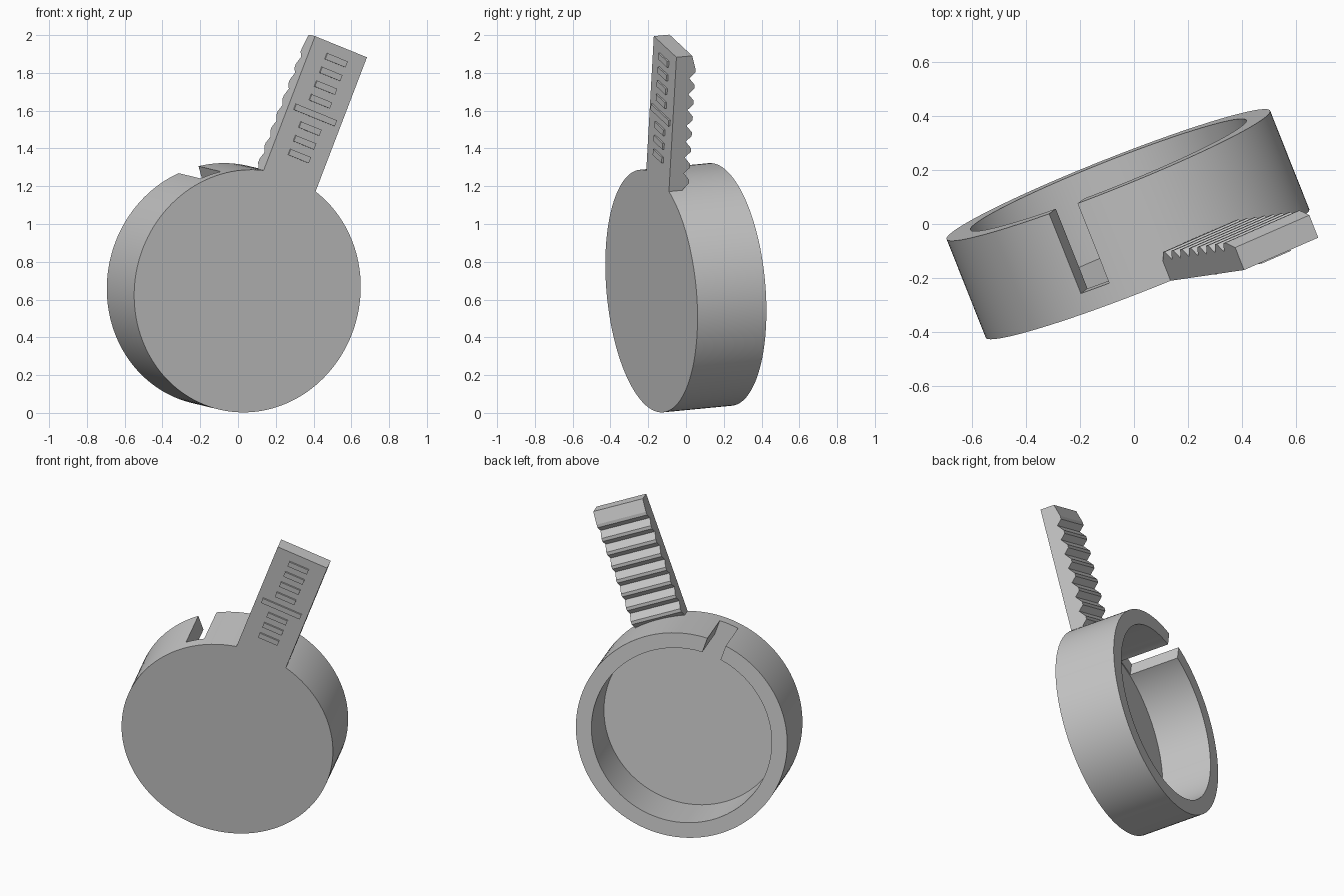
import bpy, bmesh, math
from mathutils import Matrix, Vector

cube = bpy.data.objects.get("Cube")
if cube:
    bpy.data.objects.remove(cube, do_unlink=True)

# Single grey material
grey = bpy.data.materials.new("plain grey")
grey.use_nodes = True
colour = (0.57, 0.57, 0.57, 1)
grey.diffuse_color = colour
grey.node_tree.nodes["Principled BSDF"].inputs["Base Color"].default_value = colour

# Tilted working frame: x across the handle, y from front to back, z along the handle
back = Vector((-0.368, 0.926, 0.089)).normalized()
along = Vector((0.357, 0.053, 0.933))
along = (along - back * along.dot(back)).normalized()
across = back.cross(along)
FRAME = Matrix.Translation((0.05, -0.183, 0.645)) @ Matrix((across, back, along)).transposed().to_4x4()

RADIUS, INNER, DEPTH, FLOOR = 0.645, 0.55, 0.394, 0.07


def finish(name, bm):
    bmesh.ops.recalc_face_normals(bm, faces=bm.faces)
    mesh = bpy.data.meshes.new(name)
    bm.to_mesh(mesh)
    bm.free()
    mesh.materials.append(grey)
    obj = bpy.data.objects.new(name, mesh)
    obj.matrix_world = FRAME
    bpy.context.collection.objects.link(obj)
    return obj


def disc(name, radius, y0, y1):
    bm = bmesh.new()
    place = Matrix.Translation((0, (y0 + y1) / 2, 0)) @ Matrix.Rotation(math.pi / 2, 4, 'X')
    bmesh.ops.create_cone(bm, cap_ends=True, segments=128, radius1=radius,
                          radius2=radius, depth=y1 - y0, matrix=place)
    return finish(name, bm)


def box(name, centre, size, turn=0):
    bm = bmesh.new()
    place = Matrix.Rotation(turn, 4, 'Y') @ Matrix.Translation(centre) @ Matrix.Diagonal((*size, 1))
    bmesh.ops.create_cube(bm, size=1, matrix=place)
    return finish(name, bm)


def activate(obj):
    bpy.ops.object.select_all(action='DESELECT')
    obj.select_set(True)
    bpy.context.view_layer.objects.active = obj


def cut(target, cutter):
    cutter.hide_render = True
    mod = target.modifiers.new("cut", 'BOOLEAN')
    mod.operation, mod.solver, mod.object = 'DIFFERENCE', 'EXACT', cutter
    activate(target)
    bpy.ops.object.modifier_apply(modifier=mod.name)
    bpy.data.objects.remove(cutter, do_unlink=True)


# Round cup, open at the back, with a slot through its wall
cup = disc("round_cup", RADIUS, 0, DEPTH)
cut(cup, disc("cavity_cutter", INNER, FLOOR, DEPTH + 0.1))
cut(cup, box("slot_cutter", (0, 0.325, 0.62), (0.118, 0.5, 0.24), math.radians(-38.8)))
activate(cup)
bpy.ops.object.shade_smooth_by_angle(angle=math.radians(30))

# Handle: side profile with a row of grip teeth, extruded across its width
HALF, TIP, THICK, PITCH = 0.16, 1.387, 0.09, 0.09
profile = [(0, 0.57), (0, TIP), (THICK, TIP)]
for i in range(8):
    h = 1.31 - i * PITCH
    profile += [(0.113, h), (0.113, h - 0.02), (0.08, h - 0.05)]
profile += [(THICK, 0.59), (THICK, 0.57)]
bm = bmesh.new()
side = bm.faces.new([bm.verts.new((-HALF, y, h)) for y, h in profile])
swept = bmesh.ops.extrude_face_region(bm, geom=[side])
bmesh.ops.translate(bm, vec=(2 * HALF, 0, 0),
                    verts=[g for g in swept["geom"] if isinstance(g, bmesh.types.BMVert)])
finish("toothed_handle", bm)

# Raised tick bars on the front of the handle, with one long bar in the middle
for i in range(-3, 5):
    width = 0.25 if i == 0 else 0.125
    box(f"tick_bar_{i + 4}", (0, 0, 1.0 + i * 0.0777), (width, 0.02, 0.034))
